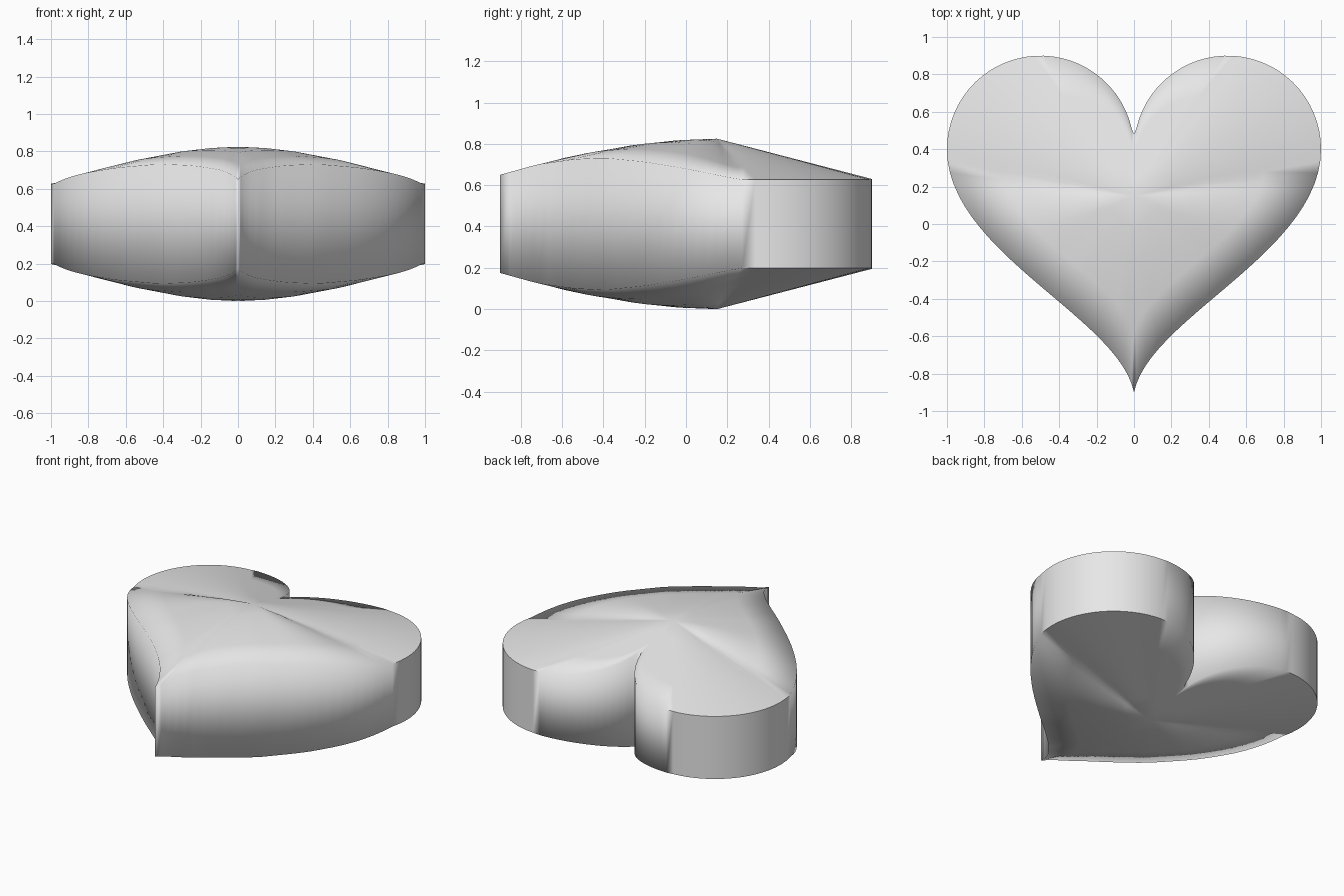
import bpy, bmesh, math
from mathutils import Vector
from mathutils.geometry import interpolate_bezier

old = bpy.data.objects.get("Cube")
if old:
    bpy.data.objects.remove(old, do_unlink=True)

HEIGHT = 0.825
CENTRE = Vector((0, 0.15))
RINGS = (0.2, 0.4, 0.7, 1.0)
FRONT_RIM = ((-0.9, 0.65), (-0.72, 0.70), (-0.55, 0.725), (-0.4, 0.733),
             (-0.2, 0.713), (0, 0.68), (0.26, 0.627))


def heart_outline():
    """Round lobe, then a curved flank to the tip, mirrored in x."""
    half = [Vector((0, 0.48))]
    for i in range(30):
        a = math.radians(167 - 167 * i / 29)
        half.append(Vector((0.5 + 0.5 * math.cos(a), 0.4 + 0.5 * math.sin(a))))
    flank = interpolate_bezier(half[-1], Vector((1, -0.15)),
                               Vector((0.08, -0.5)), Vector((0, -0.9)), 26)
    half += [Vector(p[:2]) for p in flank[1:]]
    return half + [Vector((-p.x, p.y)) for p in half[-2:0:-1]]


def rim_height(p):
    """Rim rises along the flanks and again towards the notch."""
    if p.y > 0.26:
        inner = HEIGHT - 0.26 * (p.y - CENTRE.y)
        return max(0.627, inner) if abs(p.x) < 0.5 else 0.627
    for (y0, z0), (y1, z1) in zip(FRONT_RIM, FRONT_RIM[1:]):
        if p.y <= y1:
            return z0 + (z1 - z0) * (p.y - y0) / (y1 - y0)
    return 0.627


def add_cap(bm, outline, top):
    """Domed cap made of rings around the highest point; returns its rim."""
    def place(p, z):
        return bm.verts.new((p.x, p.y, z if top else HEIGHT - z))

    def face(verts):
        bm.faces.new(verts if top else verts[::-1])

    peak = place(CENTRE, HEIGHT)
    count = len(outline)
    inner = None
    for t in RINGS:
        ring = []
        for p in outline:
            # the lobes slope straight, the flanks are rounder
            power = 1 + 0.8 * min(1, max(0, (0.3 - p.y) / 0.4))
            drop = (HEIGHT - rim_height(p)) * t ** power
            ring.append(place(CENTRE.lerp(p, t), HEIGHT - drop))
        for i in range(count):
            j = (i + 1) % count
            if inner is None:
                face([peak, ring[j], ring[i]])
            else:
                face([inner[i], inner[j], ring[j], ring[i]])
        inner = ring
    return inner


bm = bmesh.new()
outline = heart_outline()
upper = add_cap(bm, outline, True)
lower = add_cap(bm, outline, False)

# Side wall
for i in range(len(outline)):
    j = (i + 1) % len(outline)
    bm.faces.new([upper[i], upper[j], lower[j], lower[i]])
bmesh.ops.recalc_face_normals(bm, faces=bm.faces)

# Smooth body, sharp at the notch, the tip and the outer rim of the lobes
for f in bm.faces:
    f.smooth = True
for rim in (upper, lower):
    for a, b in zip(rim, rim[1:] + rim[:1]):
        mid = (a.co + b.co) / 2
        if mid.y > 0.28 and abs(mid.x) > 0.5:
            bm.edges.get((a, b)).smooth = False
for a, b in zip(upper, lower):
    if abs(a.co.x) < 0.001:
        bm.edges.get((a, b)).smooth = False

mesh = bpy.data.meshes.new("heart_body")
bm.to_mesh(mesh)
bm.free()
heart = bpy.data.objects.new("heart_body", mesh)
bpy.context.collection.objects.link(heart)

grey = bpy.data.materials.new("light_grey")
grey.use_nodes = True
colour = (0.8, 0.8, 0.8, 1)
grey.diffuse_color = colour
grey.node_tree.nodes["Principled BSDF"].inputs["Base Color"].default_value = colour
mesh.materials.append(grey)
